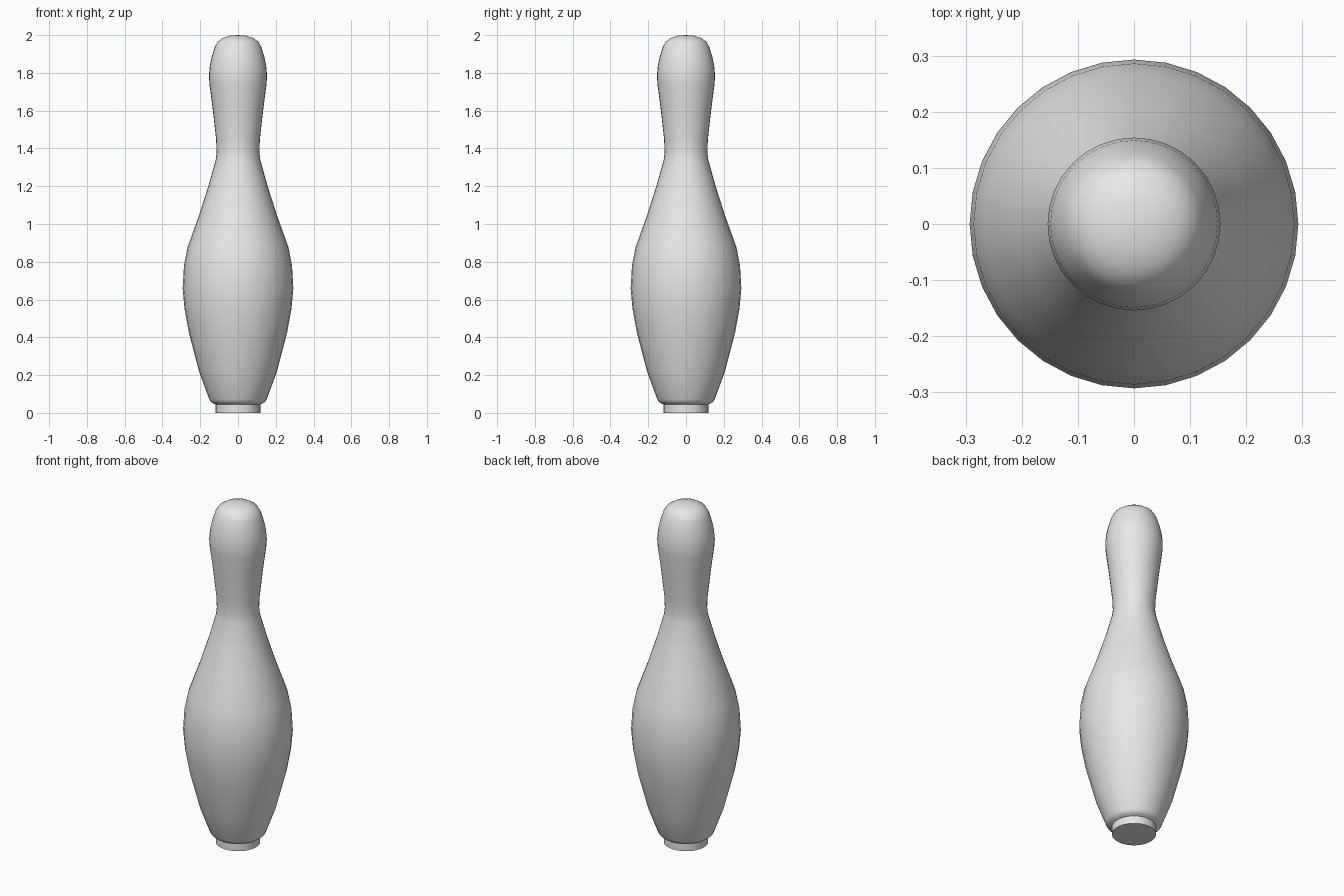
import bpy, bmesh, math

if "Cube" in bpy.data.objects:
    bpy.data.objects.remove(bpy.data.objects["Cube"])

SEGMENTS = 32

# Lathe profile as (radius, height), foot to crown
PROFILE = [
    (0.118, 0.0), (0.118, 0.045), (0.136, 0.052), (0.145, 0.06), (0.152, 0.073),
    (0.205, 0.215), (0.259, 0.42), (0.283, 0.55), (0.293, 0.66), (0.286, 0.78),
    (0.266, 0.88), (0.205, 1.05), (0.157, 1.2), (0.118, 1.34), (0.113, 1.38),
    (0.116, 1.45), (0.134, 1.61), (0.151, 1.74), (0.154, 1.785), (0.149, 1.84),
    (0.138, 1.89), (0.122, 1.94), (0.106, 1.967), (0.08, 1.985), (0.045, 1.997),
]

white = bpy.data.materials.new("pin_white")
white.diffuse_color = (0.8, 0.8, 0.8, 1.0)
white.use_nodes = True
white.node_tree.nodes["Principled BSDF"].inputs["Base Color"].default_value = white.diffuse_color

# Turned body with closed foot and domed crown
bm = bmesh.new()
rings = []
for r, z in PROFILE:
    rings.append([bm.verts.new((r * math.cos(i * math.tau / SEGMENTS),
                                r * math.sin(i * math.tau / SEGMENTS), z))
                  for i in range(SEGMENTS)])
for low, high in zip(rings, rings[1:]):
    for i in range(SEGMENTS):
        j = (i + 1) % SEGMENTS
        bm.faces.new((low[i], low[j], high[j], high[i]))
bm.faces.new(rings[0][::-1])
tip = bm.verts.new((0, 0, 2.0))
for i in range(SEGMENTS):
    bm.faces.new((rings[-1][i], rings[-1][(i + 1) % SEGMENTS], tip))

mesh = bpy.data.meshes.new("bowling_pin")
bm.to_mesh(mesh)
bm.free()
mesh.materials.append(white)
pin = bpy.data.objects.new("bowling_pin", mesh)
bpy.context.collection.objects.link(pin)

# Smooth sides, crisp foot
bpy.context.view_layer.objects.active = pin
pin.select_set(True)
bpy.ops.object.shade_smooth_by_angle(angle=math.radians(40))
